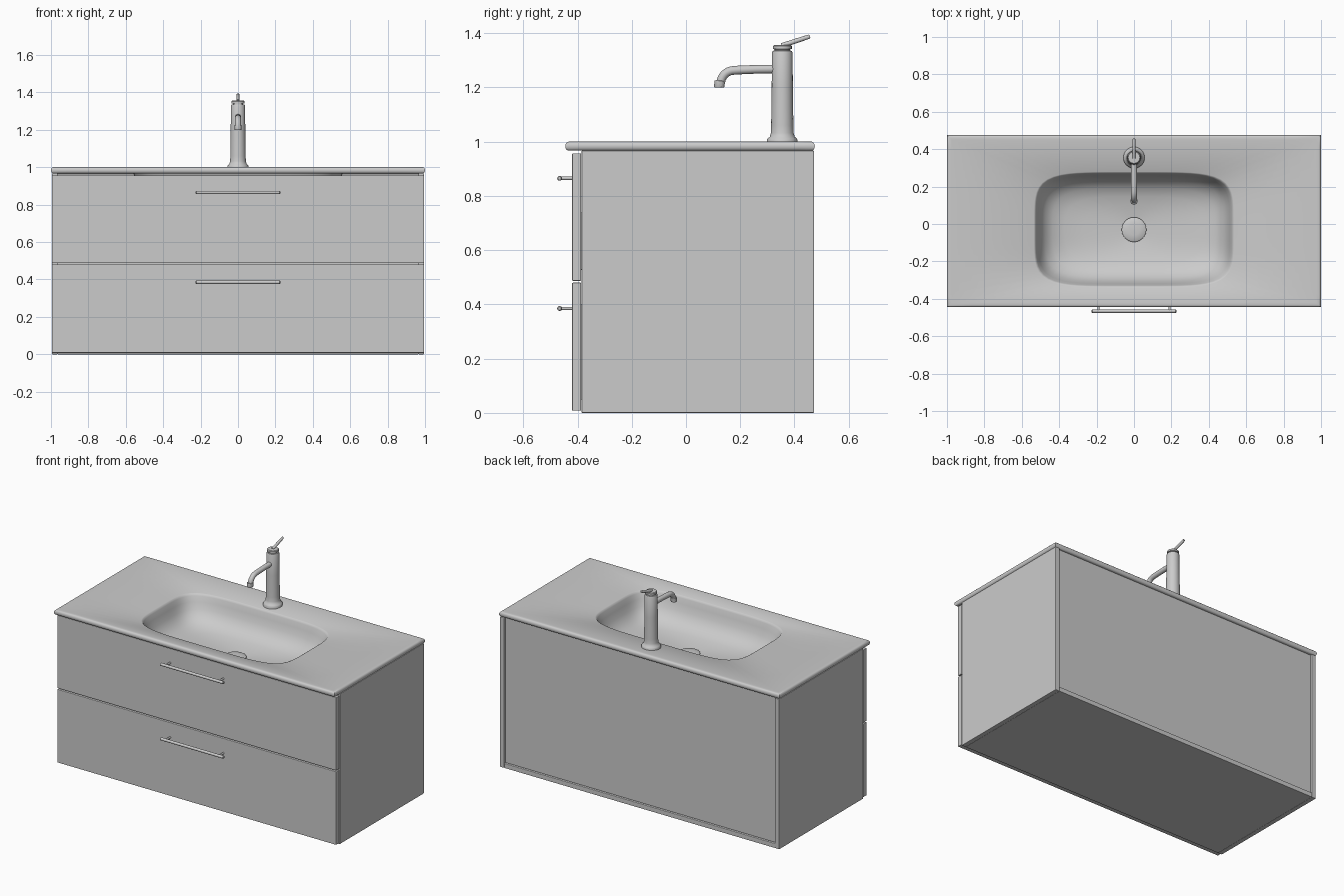
import bpy, bmesh, math
from mathutils import Vector

if "Cube" in bpy.data.objects:
    bpy.data.objects.remove(bpy.data.objects["Cube"])


def finish(name, bm, angle=35, bevel=0):
    bmesh.ops.recalc_face_normals(bm, faces=bm.faces)
    me = bpy.data.meshes.new(name)
    bm.to_mesh(me)
    bm.free()
    ob = bpy.data.objects.new(name, me)
    bpy.context.collection.objects.link(ob)
    if bevel:
        m = ob.modifiers.new("bevel", 'BEVEL')
        m.width, m.segments = bevel, 2
    else:
        bpy.ops.object.select_all(action='DESELECT')
        ob.select_set(True)
        bpy.context.view_layer.objects.active = ob
        bpy.ops.object.shade_smooth_by_angle(angle=math.radians(angle))
    return ob


def box(name, x, y, z, bevel=0.003):
    bm = bmesh.new()
    bmesh.ops.create_cube(bm, size=1)
    for v in bm.verts:
        v.co = [(lo + hi) / 2 + c * (hi - lo) for c, (lo, hi) in zip(v.co, (x, y, z))]
    return finish(name, bm, bevel=bevel)


def loft(name, rings, angle=35, closed=False):
    """Skin a list of equal-length point rings; cap the ends unless closed."""
    bm = bmesh.new()
    vr = [[bm.verts.new(p) for p in r] for r in rings]
    n = len(vr[0])
    for a, b in list(zip(vr, vr[1:])) + ([(vr[-1], vr[0])] if closed else []):
        for i in range(n):
            j = (i + 1) % n
            bm.faces.new((a[i], a[j], b[j], b[i]))
    if not closed:
        bm.faces.new(vr[0])
        bm.faces.new(vr[-1])
    return finish(name, bm, angle)


def lathe(name, profile, x, y, seg=40):
    return loft(name, [[(x + r * math.cos(2 * math.pi * i / seg),
                         y + r * math.sin(2 * math.pi * i / seg), z)
                        for i in range(seg)] for r, z in profile])


def tube(name, pts, radii, seg=20):
    """Round tube through points; each radius may differ."""
    pts = [Vector(p) for p in pts]
    rings = []
    for i, p in enumerate(pts):
        t = (pts[min(i + 1, len(pts) - 1)] - pts[max(i - 1, 0)]).normalized()
        u = Vector((1, 0, 0)) if abs(t.x) < 0.9 else Vector((0, 1, 0))
        w = t.cross(u).normalized()
        rings.append([p + radii[i] * (u * math.cos(2 * math.pi * k / seg) +
                                      w * math.sin(2 * math.pi * k / seg)) for k in range(seg)])
    return loft(name, rings)


# Cabinet panels
T = 0.03
for s, side in ((-1, "left"), (1, "right")):
    xs = sorted((s * 0.995, s * (0.995 - T)))
    box(f"{side}_panel", xs, (-0.385, 0.472), (0, 0.967))
box("bottom_panel", (-0.966, 0.966), (-0.385, 0.472), (0, T))
box("back_panel", (-0.966, 0.966), (0.445, 0.46), (T, 0.966))

# Drawers with fronts, boxes and bar handles
for name, z0, z1, zh, box_top in (("upper", 0.487, 0.957, 0.865, 0.74),
                                  ("lower", 0.008, 0.480, 0.385, 0.40)):
    box(f"{name}_drawer_front", (-0.994, 0.994), (-0.42, -0.387), (z0, z1))
    zb = z0 + 0.04
    for s, side in ((-1, "left"), (1, "right")):
        box(f"{name}_drawer_{side}_side", sorted((s * 0.945, s * 0.925)), (-0.388, 0.40), (zb, box_top))
    box(f"{name}_drawer_base", (-0.925, 0.925), (-0.388, 0.40), (zb, zb + 0.015))
    box(f"{name}_drawer_back", (-0.925, 0.925), (0.385, 0.40), (zb + 0.015, box_top))
    R, y = 0.009, -0.466
    tube(f"{name}_handle_bar", [(x, y, zh) for x in (-0.226, -0.223, 0.223, 0.226)], [R - 0.003, R, R, R - 0.003])
    for s, side in ((-1, "left"), (1, "right")):
        tube(f"{name}_handle_{side}_post", [(s * 0.19, -0.418, zh), (s * 0.19, y, zh)], [0.006, 0.006])


# Washbasin: one loft from rounded slab edge, over the dished deck, into the bowl and back underneath
def square_ring(a, b, cy, z, n, k=24):
    ring = []
    for q in range(4):
        for i in range(k):
            u, v = 1, math.tan((2 * i / k - 1) * math.pi / 4)
            for _ in range(q):
                u, v = -v, u
            f = 1 if n is None else (abs(u) ** n + abs(v) ** n) ** (-1 / n)
            ring.append((a * u * f, cy + b * v * f, z))
    return ring


CY, BY, E = 0.015, -0.03, 0.0165
rings = []
for i in range(9):
    t = math.pi * (i / 8 - 0.5)
    d = 0.012 * (1 - math.cos(t))
    rings.append(square_ring(1 - d, 0.46 - d, CY, 0.9835 + E * math.sin(t), None))
rings.append(square_ring(0.975, 0.435, CY, 0.9997, None))
bowl = [(0.535, 0.309, 0.991, 5), (0.529, 0.304, 0.988, 5), (0.523, 0.299, 0.978, 5),
        (0.512, 0.290, 0.945, 4.8), (0.498, 0.277, 0.905, 4.6), (0.475, 0.256, 0.868, 4.4),
        (0.435, 0.222, 0.838, 4), (0.37, 0.178, 0.820, 3.5), (0.27, 0.13, 0.809, 3),
        (0.16, 0.095, 0.802, 2.4), (0.06, 0.06, 0.797, 2)]
rings += [square_ring(a, b, BY, z, n) for a, b, z, n in bowl]
under = [(0.06, 0.06, 0.77, 2), (0.37, 0.19, 0.79, 3.5), (0.50, 0.28, 0.84, 4.4),
         (0.545, 0.32, 0.93, 5), (0.56, 0.335, 0.967, 5)]
rings += [square_ring(a, b, BY, z, n) for a, b, z, n in under]
loft("washbasin", rings, 40, closed=True)

# Drain cover
lathe("drain_cover", [(0.05, 0.775), (0.05, 0.80), (0.066, 0.803), (0.066, 0.808),
                      (0.06, 0.812), (0.03, 0.815), (0.002, 0.816)], 0, BY)

# Tap body, cap, spout and lever
FY = 0.355
lathe("tap_body", [(0.057, 0.985), (0.057, 1.004), (0.053, 1.012), (0.046, 1.018), (0.042, 1.032),
                   (0.041, 1.06), (0.039, 1.20), (0.038, 1.328), (0.035, 1.335), (0.028, 1.336)], 0, FY)
lathe("tap_cap", [(0.028, 1.33), (0.028, 1.34), (0.035, 1.342), (0.035, 1.352),
                  (0.031, 1.356), (0.004, 1.357)], 0, FY)
path = [(0, 0.34, 1.268), (0, 0.26, 1.267), (0, 0.19, 1.264)]
path += [(0, 0.178 - 0.05 * math.sin(a), 1.214 + 0.049 * math.cos(a))
         for a in (math.pi / 2 * i / 8 for i in range(9))]
tube("tap_spout", path, [0.016] * len(path))
tube("tap_nozzle", [(0, 0.125, 1.226), (0, 0.125, 1.224), (0, 0.122, 1.202), (0, 0.122, 1.199)],
     [0.016, 0.019, 0.019, 0.017])
tube("tap_lever", [(0, 0.352, 1.354), (0, 0.37, 1.360), (0, 0.453, 1.387), (0, 0.457, 1.388)],
     [0.009, 0.009, 0.008, 0.006])
